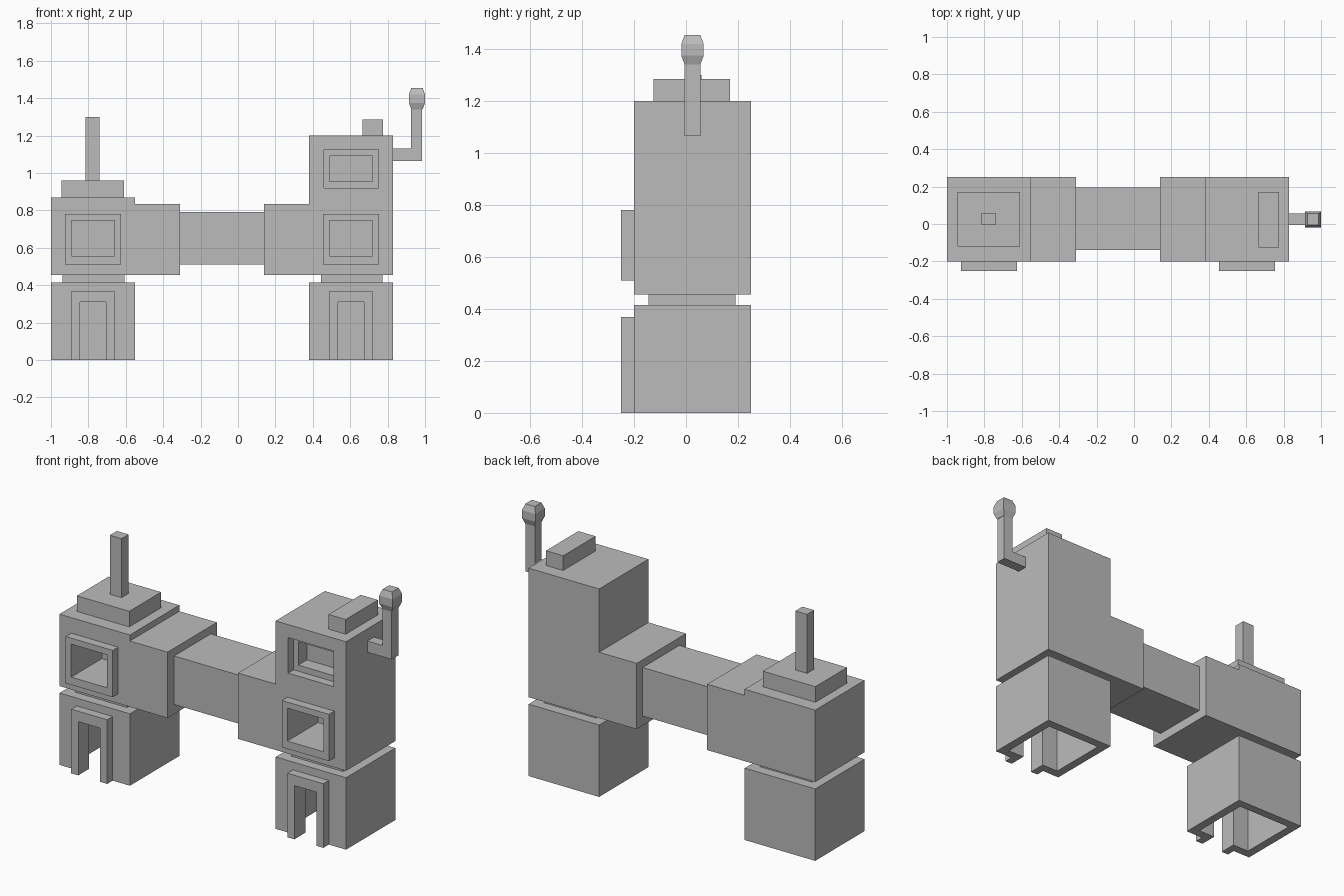
import bpy
import bmesh

old = bpy.data.objects.get("Cube")
if old:
    bpy.data.objects.remove(old, do_unlink=True)

grey = bpy.data.materials.new("plain grey")
grey.use_nodes = True
grey.diffuse_color = (0.5, 0.5, 0.5, 1)
grey.node_tree.nodes["Principled BSDF"].inputs["Base Color"].default_value = (0.5, 0.5, 0.5, 1)


def prism(name, profile, y0, y1):
    """Extrude an x-z outline from y0 to y1."""
    bm = bmesh.new()
    face = bm.faces.new([bm.verts.new((x, y0, z)) for x, z in profile])
    ext = bmesh.ops.extrude_face_region(bm, geom=[face])
    verts = [g for g in ext["geom"] if isinstance(g, bmesh.types.BMVert)]
    bmesh.ops.translate(bm, verts=verts, vec=(0, y1 - y0, 0))
    bmesh.ops.recalc_face_normals(bm, faces=bm.faces)
    mesh = bpy.data.meshes.new(name)
    bm.to_mesh(mesh)
    bm.free()
    mesh.materials.append(grey)
    obj = bpy.data.objects.new(name, mesh)
    bpy.context.collection.objects.link(obj)
    return obj


def box(name, x0, x1, y0, y1, z0, z1):
    return prism(name, [(x0, z0), (x1, z0), (x1, z1), (x0, z1)], y0, y1)


def cut(target, *bounds):
    """Subtract a box from the target."""
    cutter = box("cutter", *bounds)
    mod = target.modifiers.new("opening", "BOOLEAN")
    mod.operation = "DIFFERENCE"
    mod.solver = "EXACT"
    mod.object = cutter
    bpy.context.view_layer.objects.active = target
    bpy.ops.object.modifier_apply(modifier=mod.name)
    bpy.data.objects.remove(cutter, do_unlink=True)


FRONT, BACK, LIP = -0.20, 0.25, -0.25

# Towers, each with a lower wing reaching towards the bridge
right_tower = prism("right_tower", [(-1, 0.455), (-0.31, 0.455), (-0.31, 0.835),
                                    (-0.55, 0.835), (-0.55, 0.87), (-1, 0.87)], FRONT, BACK)
left_tower = prism("left_tower", [(0.14, 0.455), (0.83, 0.455), (0.83, 1.2),
                                  (0.38, 1.2), (0.38, 0.835), (0.14, 0.835)], FRONT, BACK)
box("bridge", -0.31, 0.14, -0.14, 0.195, 0.51, 0.79)

# Bases, necks, doorways and framed windows repeat under both towers
for side, x, tower in (("right", -1, right_tower), ("left", 0.38, left_tower)):
    base = box(side + "_base", x, x + 0.45, FRONT, BACK, 0, 0.415)
    cut(base, x + 0.05, x + 0.40, FRONT + 0.05, BACK - 0.05, -0.1, 0.365)
    box(side + "_neck", x + 0.063, x + 0.393, -0.145, 0.19, 0.415, 0.455)

    door_frame = box(side + "_door_frame", x + 0.11, x + 0.34, LIP, FRONT, 0, 0.37)
    for part in (base, door_frame):
        cut(part, x + 0.155, x + 0.295, -0.3, -0.1, -0.1, 0.31)

    window_frame = box(side + "_window_frame", x + 0.075, x + 0.375, LIP, FRONT, 0.51, 0.78)
    for part in (tower, window_frame):
        cut(part, x + 0.11, x + 0.34, -0.3, 0.03, 0.555, 0.745)

# Stepped recess of the upper window
cut(left_tower, 0.46, 0.75, -0.3, -0.15, 0.92, 1.125)
cut(left_tower, 0.49, 0.72, -0.3, -0.07, 0.955, 1.09)

# Roof parts
box("roof_slab", -0.945, -0.61, -0.12, 0.17, 0.87, 0.96)
box("roof_post", -0.815, -0.74, -0.005, 0.06, 0.96, 1.3)
box("roof_block", 0.665, 0.775, -0.125, 0.17, 1.2, 1.285)

# Crank arm with a faceted square knob
prism("crank_arm", [(0.83, 1.065), (0.985, 1.065), (0.985, 1.345),
                    (0.925, 1.345), (0.925, 1.13), (0.83, 1.13)], -0.005, 0.055)
bm = bmesh.new()
rings = [[bm.verts.new((0.957 + sx * r, 0.025 + sy * r, z))
          for sx, sy in ((-1, -1), (1, -1), (1, 1), (-1, 1))]
         for r, z in ((0.03, 1.34), (0.043, 1.375), (0.043, 1.42), (0.03, 1.455))]
for low, high in zip(rings, rings[1:]):
    for i in range(4):
        j = (i + 1) % 4
        bm.faces.new((low[i], low[j], high[j], high[i]))
bm.faces.new(rings[0][::-1])
bm.faces.new(rings[-1])
knob_mesh = bpy.data.meshes.new("crank_knob")
bm.to_mesh(knob_mesh)
bm.free()
knob_mesh.materials.append(grey)
bpy.context.collection.objects.link(bpy.data.objects.new("crank_knob", knob_mesh))
